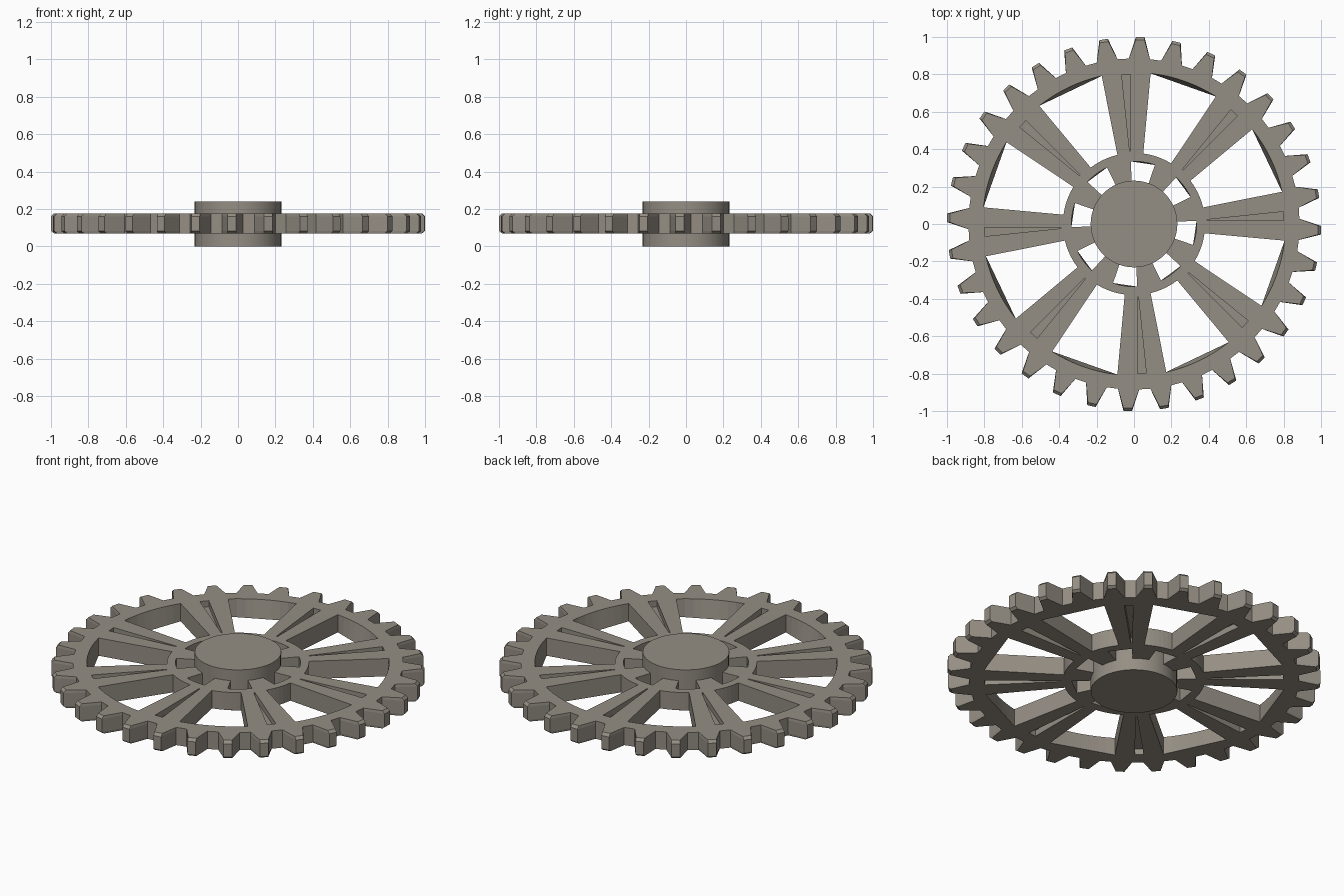
import bpy, bmesh
from math import cos, sin, radians, pi

if "Cube" in bpy.data.objects:
    bpy.data.objects.remove(bpy.data.objects["Cube"])

Z0, Z1 = 0.07, 0.175      # wheel bottom and top
TEETH, SPOKES = 32, 8

# Dull brown-grey metal
metal = bpy.data.materials.new("dull_metal")
metal.diffuse_color = (0.299, 0.271, 0.229, 1)
metal.use_nodes = True
metal.node_tree.nodes["Principled BSDF"].inputs["Base Color"].default_value = metal.diffuse_color


def loft(bm, layers):
    """Closed solid through stacked rings of (x, y) points: [(z, points), ...]."""
    rings = [[bm.verts.new((x, y, z)) for x, y in pts] for z, pts in layers]
    n = len(rings[0])
    bm.faces.new(rings[0][::-1])
    bm.faces.new(rings[-1])
    for a, b in zip(rings, rings[1:]):
        for i in range(n):
            j = (i + 1) % n
            bm.faces.new((a[i], a[j], b[j], b[i]))


def make(name, bm):
    bmesh.ops.recalc_face_normals(bm, faces=bm.faces[:])
    me = bpy.data.meshes.new(name)
    bm.to_mesh(me)
    bm.free()
    me.materials.append(metal)
    ob = bpy.data.objects.new(name, me)
    bpy.context.collection.objects.link(ob)
    return ob


def turned(x, y, a):
    return (x * cos(a) - y * sin(a), x * sin(a) + y * cos(a))


def outline(tip):
    """Toothed outline with the given tip radius."""
    pts = []
    for i in range(TEETH):
        a = radians(-2.3 + 0.4) + i * 2 * pi / TEETH
        for r, h in ((0.885, -0.057), (tip, -0.023), (tip, 0.023), (0.885, 0.057)):
            pts.append(turned((r * r - h * h) ** 0.5, h, a))
    return pts


def arc(r, a0, a1, n, straight):
    """Arc points, or points spread along its chord."""
    p, q = (r * cos(a0), r * sin(a0)), (r * cos(a1), r * sin(a1))
    out = []
    for i in range(n + 1):
        t = i / n
        a = a0 + (a1 - a0) * t
        out.append((p[0] + (q[0] - p[0]) * t, p[1] + (q[1] - p[1]) * t) if straight
                   else (r * cos(a), r * sin(a)))
    return out


def window(bm, mid, r_in, half_in, r_out, half_out):
    """Opening whose outer wall leans from a chord below to an arc above."""
    def ring(straight):
        return (arc(r_out, mid - half_out, mid + half_out, 8, straight)
                + arc(r_in, mid + half_in, mid - half_in, 6, False))
    low, high = ring(True), ring(False)
    loft(bm, [(Z0 - 0.03, low), (Z0, low), (Z1, high), (Z1 + 0.03, high)])


# Toothed wheel blank with chamfered tooth tips
bm = bmesh.new()
loft(bm, [(Z0, outline(0.985)), (Z0 + 0.012, outline(1.0)),
          (Z1 - 0.015, outline(1.0)), (Z1, outline(0.985))])
wheel = make("toothed_wheel", bm)

# Openings between spokes, openings around the hub, and spoke grooves
bm = bmesh.new()
for i in range(SPOKES):
    a = radians(3) + i * 2 * pi / SPOKES
    window(bm, a + pi / 8, 0.38, radians(12), 0.81, radians(13.2))
    window(bm, a + radians(33.7), 0.215, radians(11.5), 0.335, radians(11.2))
    groove = [turned(x, y, a) for x, y in
              ((0.39, -0.003), (0.8, -0.024), (0.8, 0.024), (0.39, 0.003))]
    loft(bm, [(Z1 - 0.035, groove), (Z1 + 0.03, groove)])
    loft(bm, [(Z0 - 0.03, groove), (Z0 + 0.035, groove)])
cutter = make("wheel_cutter", bm)
cutter.hide_render = True

mod = wheel.modifiers.new("openings", 'BOOLEAN')
mod.operation = 'DIFFERENCE'
mod.solver = 'EXACT'
mod.object = cutter
bpy.context.view_layer.objects.active = wheel
bpy.ops.object.modifier_apply(modifier=mod.name)
bpy.data.objects.remove(cutter)

# Central hub
bpy.ops.mesh.primitive_cylinder_add(vertices=48, radius=0.232, depth=0.24,
                                    location=(0, 0, 0.12))
hub = bpy.context.object
hub.name = "hub"
hub.data.materials.append(metal)
bpy.ops.object.shade_smooth_by_angle(angle=radians(30))
